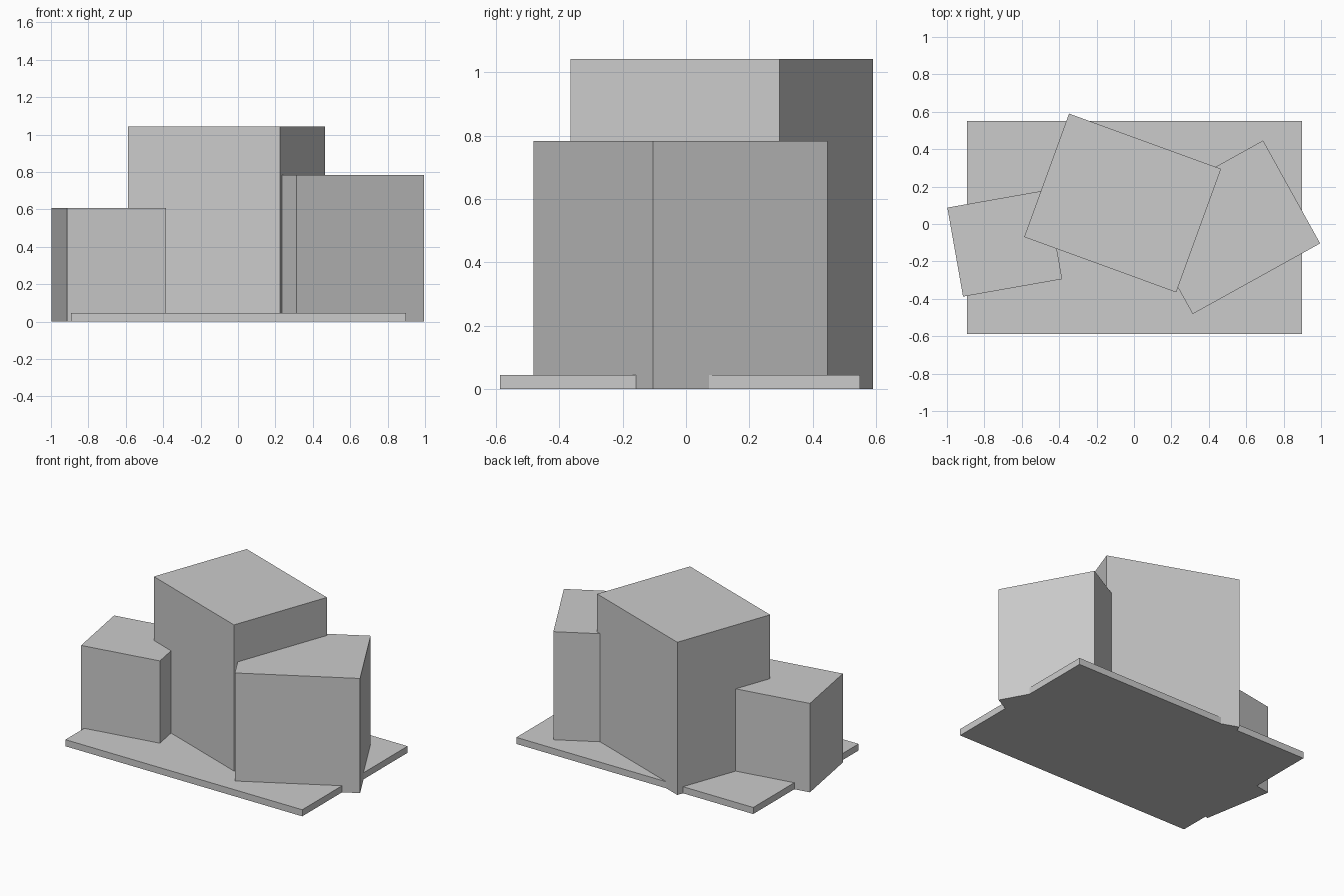
import bpy
import math

if "Cube" in bpy.data.objects:
    bpy.data.objects.remove(bpy.data.objects["Cube"])

# One plain grey for the whole massing model
grey = bpy.data.materials.new("light_grey")
grey.diffuse_color = (0.6, 0.6, 0.6, 1)
grey.use_nodes = True
grey.node_tree.nodes["Principled BSDF"].inputs["Base Color"].default_value = grey.diffuse_color


def block(name, center, size, angle=0):
    """Box standing on the ground, turned about z by angle in degrees."""
    w, d, h = size
    bpy.ops.mesh.primitive_cube_add(size=1, location=(*center, h / 2),
                                    rotation=(0, 0, math.radians(angle)))
    ob = bpy.context.object
    ob.name = name
    ob.scale = (w, d, h)
    ob.data.materials.append(grey)
    return ob


# Ground slab
block("base_slab", (0.002, -0.019), (1.79, 1.137, 0.045))
# Three turned building volumes
block("tall_block", (-0.061, 0.1125), (0.865, 0.702, 1.043), -20)
block("low_block", (-0.691, -0.1035), (0.538, 0.483, 0.607), 10)
block("middle_block", (0.502, -0.0175), (0.779, 0.629, 0.783), 29)
